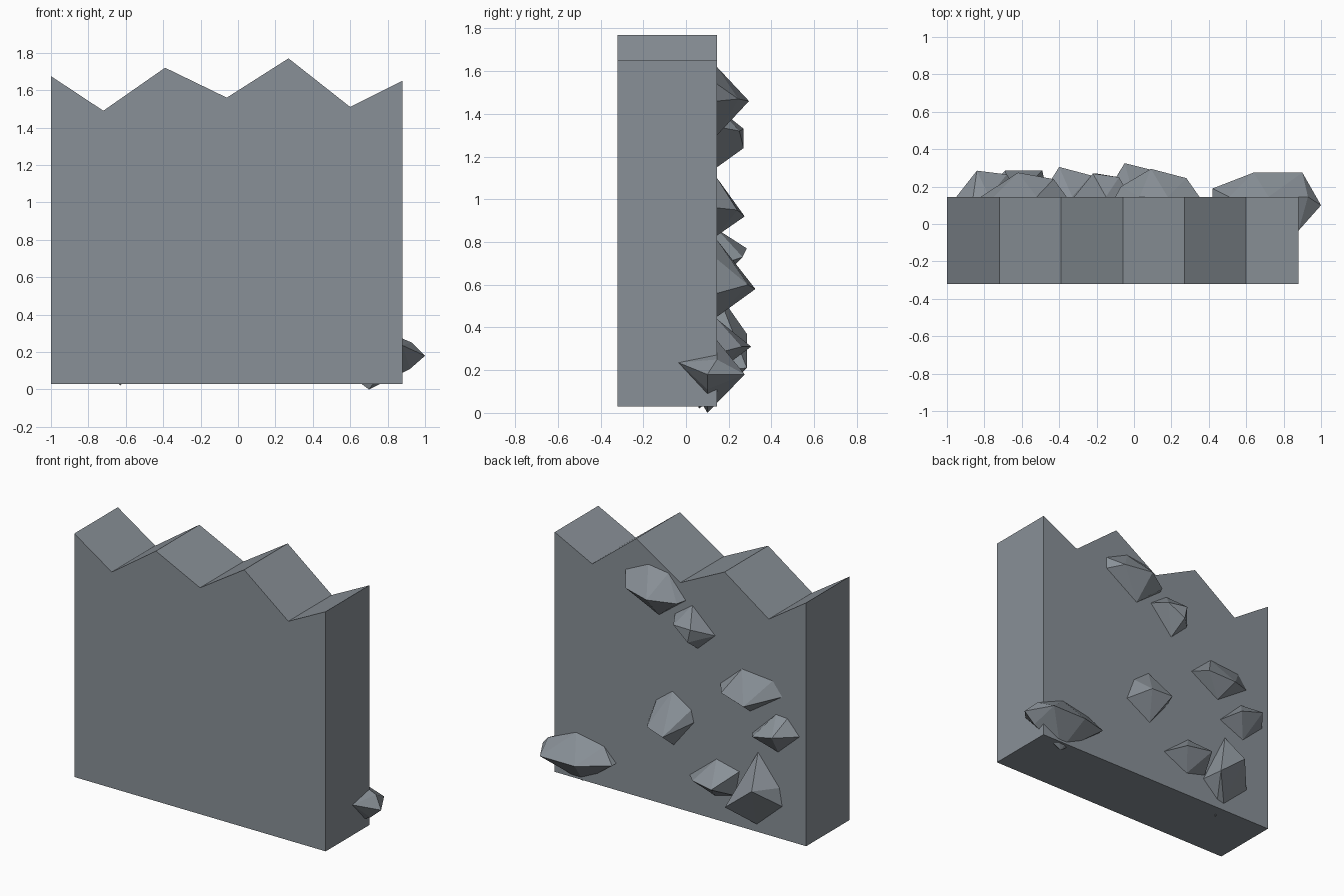
import bpy, bmesh

if "Cube" in bpy.data.objects:
    bpy.data.objects.remove(bpy.data.objects["Cube"])

stone = bpy.data.materials.new("grey stone")
stone.diffuse_color = (0.25, 0.28, 0.31, 1)
stone.use_nodes = True
stone.node_tree.nodes["Principled BSDF"].inputs["Base Color"].default_value = stone.diffuse_color

FRONT, BACK = -0.32, 0.145


def finish(bm, name):
    bmesh.ops.recalc_face_normals(bm, faces=bm.faces)
    mesh = bpy.data.meshes.new(name)
    bm.to_mesh(mesh)
    bm.free()
    mesh.materials.append(stone)
    bpy.context.collection.objects.link(bpy.data.objects.new(name, mesh))


def extruded_wall(name, profile):
    """Extrude an x-z profile from the front plane to the back plane."""
    bm = bmesh.new()
    face = bm.faces.new([bm.verts.new((x, FRONT, z)) for x, z in profile])
    new = bmesh.ops.extrude_face_region(bm, geom=[face], use_keep_orig=True)["geom"]
    bmesh.ops.translate(bm, vec=(0, BACK - FRONT, 0),
                        verts=[v for v in new if isinstance(v, bmesh.types.BMVert)])
    finish(bm, name)


def rock(name, outline, peaks):
    """Faceted hull: x-z outline on the wall, x-z-y peaks, and a buried root."""
    bm = bmesh.new()
    for x, z in outline:
        bm.verts.new((x, BACK, z))
    for x, z, y in peaks:
        bm.verts.new((x, y, z))
    n = len(outline)
    bm.verts.new((sum(p[0] for p in outline) / n, 0.02, sum(p[1] for p in outline) / n))
    hull = bmesh.ops.convex_hull(bm, input=bm.verts)
    loose = {g for g in hull["geom_interior"] + hull["geom_unused"]
             if isinstance(g, bmesh.types.BMVert)}
    bmesh.ops.delete(bm, geom=list(loose), context='VERTS')
    finish(bm, name)


# broken wall with jagged top
extruded_wall("broken_wall", [
    (-1, 0.03), (0.88, 0.03), (0.88, 1.65), (0.6, 1.51), (0.27, 1.77),
    (-0.06, 1.56), (-0.39, 1.72), (-0.72, 1.49), (-1, 1.675)])

# rocks stuck in the back face, from top to bottom
rock("rock_top", [(.18, 1.62), (.03, 1.6), (-.1, 1.45), (.1, 1.3), (.35, 1.46), (.35, 1.54)],
     [(.09, 1.46, .295), (.28, 1.47, .245), (-.07, 1.44, .2)])
rock("rock_upper", [(-.15, 1.43), (-.02, 1.34), (-.19, 1.15), (-.32, 1.27)],
     [(-.08, 1.32, .25), (-.2, 1.24, .27), (-.22, 1.33, .27)])
rock("rock_middle", [(-.52, 1.1), (-.75, 1.08), (-.82, .99), (-.58, .83), (-.36, .96)],
     [(-.62, .92, .275), (-.43, .95, .24)])
rock("rock_centre", [(0, .81), (-.14, .72), (-.16, .64), (-.01, .45), (.18, .56), (.12, .72)],
     [(-.05, .58, .325), (.09, .6, .29)])
rock("rock_edge", [(-.6, .69), (-.775, .86), (-.86, .855), (-.95, .755), (-.79, .61)],
     [(-.84, .77, .285), (-.68, .73, .265)])
rock("rock_lower", [(-.13, .28), (-.33, .44), (-.5, .4), (-.47, .23), (-.32, .19)],
     [(-.4, .31, .305), (-.23, .31, .26)])
rock("rock_bottom", [(-.64, .57), (-.8, .37), (-.82, .25), (-.63, .08), (-.46, .2)],
     [(-.49, .21, .285), (-.69, .37, .285), (-.63, .02, .06)])
rock("rock_corner", [(.51, .3), (.72, .34), (.93, .25), (.42, .21)],
     [(.9, .18, .275), (.64, .18, .275), (1, .18, .1), (.88, .235, -.035),
      (.7, 0, .1), (.92, .11, .1), (.42, .21, .19)])
